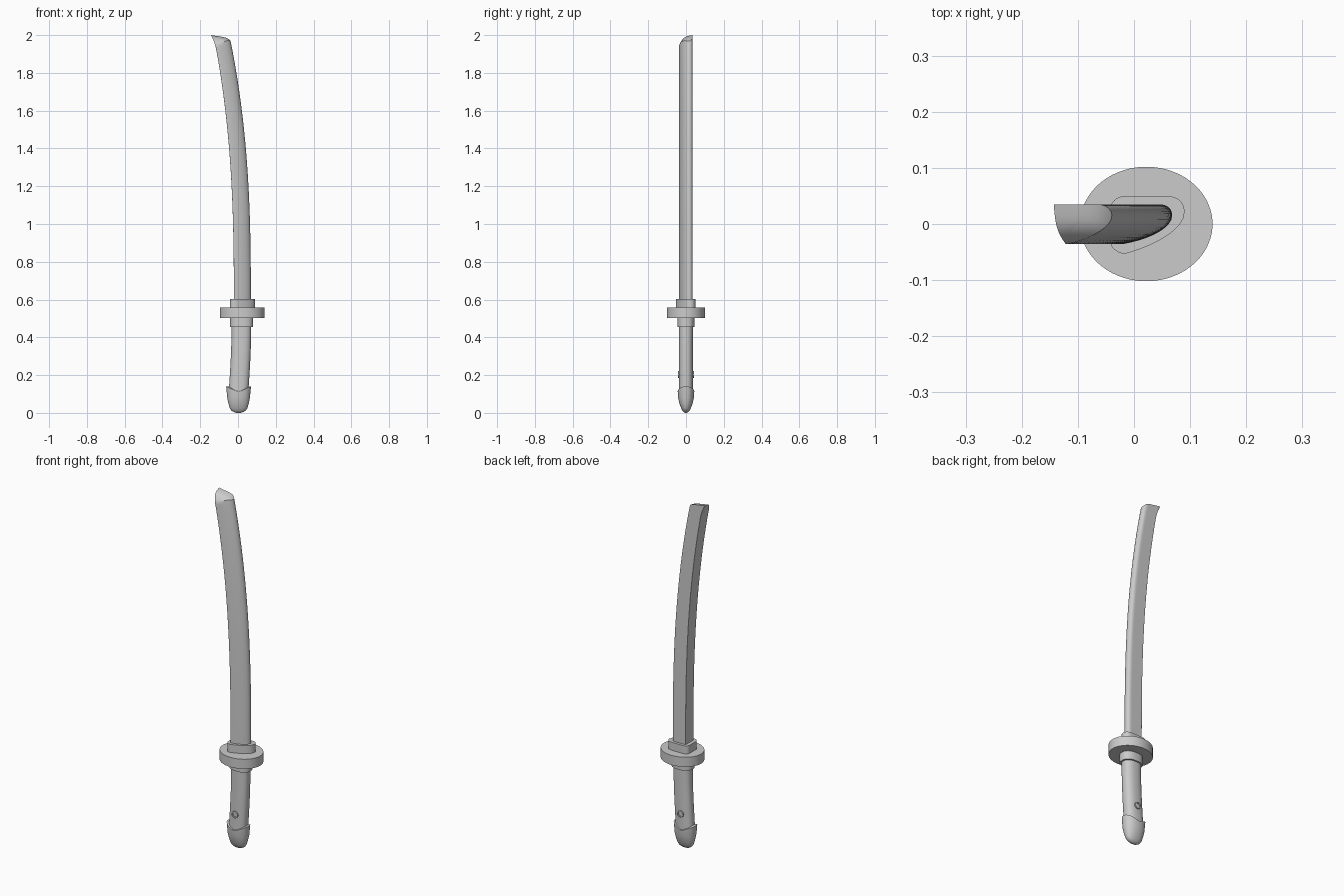
import bpy, bmesh, math
from mathutils import Vector
from mathutils.geometry import interpolate_bezier

if "Cube" in bpy.data.objects:
    bpy.data.objects.remove(bpy.data.objects["Cube"])

grey = bpy.data.materials.new("plain_grey")
grey.use_nodes = True
grey.diffuse_color = (0.6, 0.6, 0.6, 1)
grey.node_tree.nodes["Principled BSDF"].inputs["Base Color"].default_value = (0.6, 0.6, 0.6, 1)


def loft(name, rings, angle=35):
    """Skin a stack of equal-length rings and cap both ends."""
    bm = bmesh.new()
    loops = [[bm.verts.new(p) for p in ring] for ring in rings]
    for a, b in zip(loops, loops[1:]):
        for i in range(len(a)):
            j = (i + 1) % len(a)
            bm.faces.new((a[i], a[j], b[j], b[i]))
    bm.faces.new(loops[0][::-1])
    bm.faces.new(loops[-1])
    bmesh.ops.recalc_face_normals(bm, faces=bm.faces)
    mesh = bpy.data.meshes.new(name)
    bm.to_mesh(mesh)
    bm.free()
    mesh.materials.append(grey)
    obj = bpy.data.objects.new(name, mesh)
    bpy.context.collection.objects.link(obj)
    bpy.ops.object.select_all(action='DESELECT')
    obj.select_set(True)
    bpy.context.view_layer.objects.active = obj
    bpy.ops.object.shade_smooth_by_angle(angle=math.radians(angle))
    return obj


def oval(cx, rx, ry, z, power=2.0, n=48, rim=0.0):
    """Superellipse ring; rim raises the two x ends."""
    pts = []
    for i in range(n):
        t = math.tau * (i + 0.5) / n
        c, s = math.cos(t), math.sin(t)
        e = 2 / power
        pts.append((cx + rx * math.copysign(abs(c) ** e, c),
                    ry * math.copysign(abs(s) ** e, s), z + rim * abs(c)))
    return pts


def wedge(r):
    """Blade outline in a unit box: flat spine at u=0, flat back at v=1, rounded nose at u=1."""
    curves = [((0, 1 - r), (0, 0.7), (0, 0.3), (0, r)),
              ((0, r), (0, r / 2), (r / 2, 0), (r, 0)),
              ((r, 0), (0.5, 0.1), (1, 0.38), (1, 0.72)),
              ((1, 0.72), (1, 0.9), (0.9, 1), (0.75, 1)),
              ((0.75, 1), (0.5, 1), (0.4, 1), (r, 1)),
              ((r, 1), (r / 2, 1), (0, 1 - r / 2), (0, 1 - r))]
    pts = []
    for a, b, c, d in curves:
        seg = interpolate_bezier(*[Vector((*p, 0)) for p in (a, b, c, d)], 10)
        pts += [(p.x, p.y) for p in seg[:-1]]
    return pts


# Blade: wedge section swept along a bend, with a sloped, rounded tip
def blade_point(u, v, t):
    tip = 2.0 - 0.016 * u - 0.012 * (1 - v) - 0.04 * (1 - v) ** 4 - 0.012 * u ** 8
    z = 0.58 + t * (tip - 0.58)
    bend = max(0, (z - 0.6) / 1.4) ** 2.6
    flare = 0.013 * max(0, (z - 1.92) / 0.08) ** 2
    left = -0.022 - 0.108 * bend - flare
    right = 0.068 - 0.114 * bend
    return (left + u * (right - left), -0.036 + 0.071 * v, z)


outline = wedge(0.01)
steps = [i / 30 for i in range(29)] + [0.95, 0.965, 0.98, 0.99, 1.0]
rings = [[blade_point(u, v, t) for u, v in outline] for t in steps]
for k in (0.85, 0.6, 0.35, 0.1):
    rings.append([blade_point(0.42 + (u - 0.42) * k, 0.6 + (v - 0.6) * k, 1) for u, v in outline])
loft("blade", rings)

# Collar above the guard
collar = [(-0.042 + 0.132 * u, -0.053 + 0.103 * v) for u, v in wedge(0.2)]
loft("upper_collar", [[(x, y, z) for x, y in collar] for z in (0.55, 0.604)])

# Guard disc and collar below it
loft("guard", [oval(0.022, 0.118, 0.102, z, n=64) for z in (0.503, 0.558)])
loft("lower_collar", [oval(0.019, 0.061, 0.045, z, 2.4) for z in (0.456, 0.51)])

# Handle, leaning slightly
grip = []
for i in range(9):
    t = i / 8
    grip.append(oval(0.002 + 0.016 * math.sin(t * math.pi / 2), 0.052, 0.037, 0.1 + 0.365 * t, 2.4))
loft("handle", grip)

# Pommel cap with a dipped rim
profile = [(0, 0.01, 0.005), (0.004, 0.024, 0.012), (0.012, 0.038, 0.019), (0.025, 0.047, 0.026),
           (0.05, 0.054, 0.035), (0.08, 0.06, 0.042)]
cap = [oval(0.003, rx, ry, z, 2.2) for z, rx, ry in profile]
cap += [oval(0.003, rx, ry, 0.112, 2.2, rim=0.028) for rx, ry in ((0.066, 0.044), (0.045, 0.03))]
loft("pommel", cap)

# Pin through the handle with a recessed centre on each end
half = [(0.012, 0.038), (0.012, 0.043), (0.019, 0.043)]
pin = [(r, -y) for r, y in half] + [(r, y) for r, y in reversed(half)]
loft("handle_pin", [[(0.008 + r * math.cos(math.tau * i / 24), y, 0.203 + r * math.sin(math.tau * i / 24))
                     for i in range(24)] for r, y in pin])
